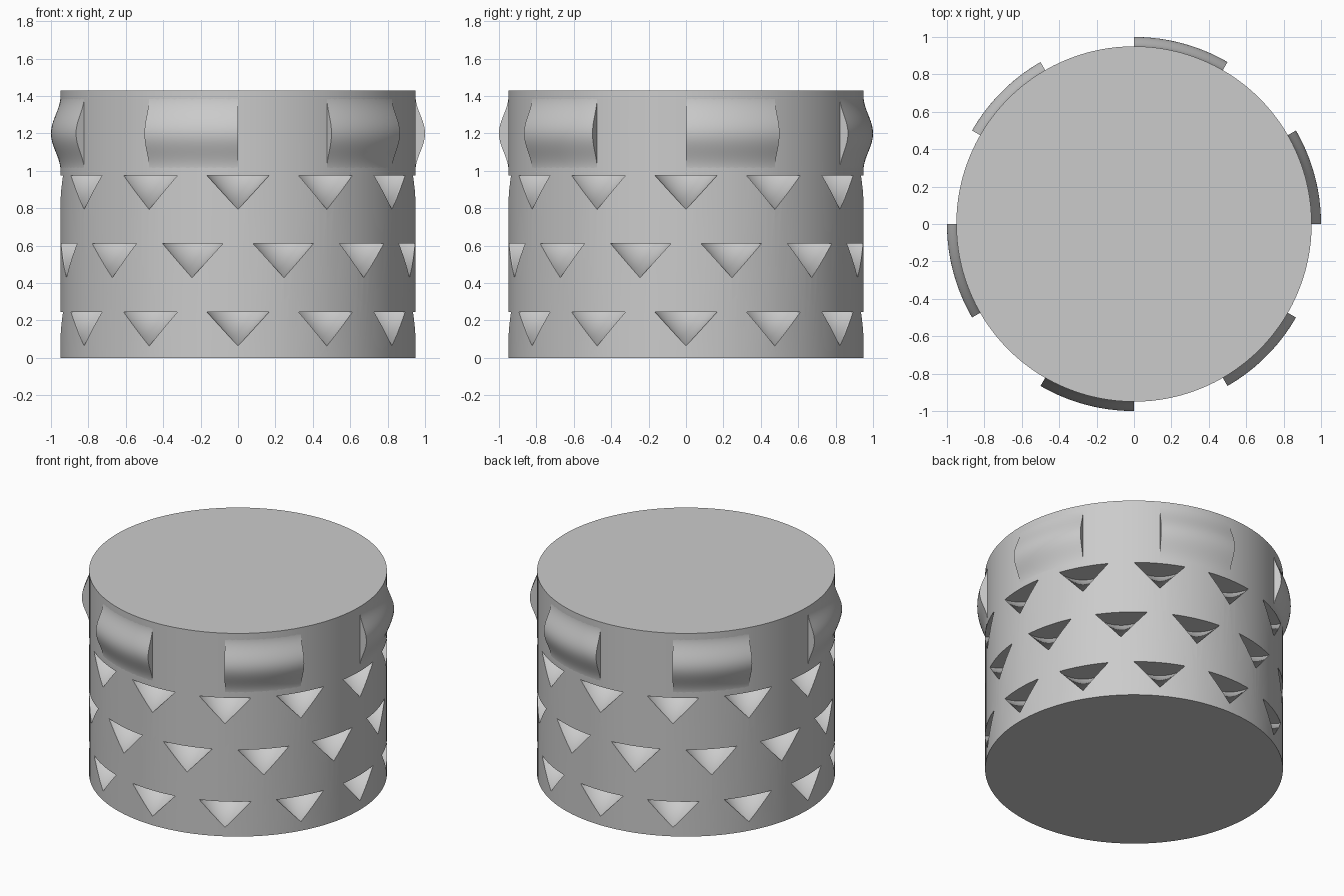
import bpy, bmesh, math
from mathutils import Matrix

cube = bpy.data.objects.get("Cube")
if cube:
    bpy.data.objects.remove(cube, do_unlink=True)

RADIUS, HEIGHT = 0.95, 1.43

grey = bpy.data.materials.new("plain grey")
grey.use_nodes = True
colour = (0.6, 0.6, 0.6, 1)
grey.diffuse_color = colour
grey.node_tree.nodes["Principled BSDF"].inputs["Base Color"].default_value = colour


def make_object(name, bm):
    bmesh.ops.recalc_face_normals(bm, faces=bm.faces)
    mesh = bpy.data.meshes.new(name)
    bm.to_mesh(mesh)
    bm.free()
    mesh.materials.append(grey)
    obj = bpy.data.objects.new(name, mesh)
    bpy.context.collection.objects.link(obj)
    return obj


def select(obj):
    bpy.ops.object.select_all(action='DESELECT')
    obj.select_set(True)
    bpy.context.view_layer.objects.active = obj


def smooth(obj):
    select(obj)
    bpy.ops.object.shade_smooth_by_angle(angle=math.radians(30))


# Solid drum
bm = bmesh.new()
bmesh.ops.create_cone(bm, cap_ends=True, segments=120, radius1=RADIUS, radius2=RADIUS,
                      depth=HEIGHT, matrix=Matrix.Translation((0, 0, HEIGHT / 2)))
drum = make_object("drum_body", bm)

# Three staggered rows of inverted cones that carve the grip notches
CONE_R, CONE_H = 0.167, 0.182
bm = bmesh.new()
for row in range(3):
    top = 0.245 + row * 0.365
    for i in range(12):
        turn = math.radians(30 * i + 15 * (row % 2))
        place = Matrix.Rotation(turn, 4, 'Z') @ Matrix.Translation((RADIUS - 0.001, 0, top - CONE_H / 2))
        bmesh.ops.create_cone(bm, cap_ends=True, segments=48, radius1=0, radius2=CONE_R,
                              depth=CONE_H, matrix=place)
bmesh.ops.remove_doubles(bm, verts=bm.verts, dist=0.0001)
cutter = make_object("notch_cutter", bm)
cutter.hide_render = True

cut = drum.modifiers.new("notches", 'BOOLEAN')
cut.operation = 'DIFFERENCE'
cut.solver = 'EXACT'
cut.object = cutter
select(drum)
bpy.ops.object.modifier_apply(modifier=cut.name)
bpy.data.objects.remove(cutter, do_unlink=True)
smooth(drum)

# Rounded ridge segments around the top band
PROFILE_STEPS, ARC_STEPS = 24, 15
profile = [(RADIUS - 0.06, 1.4), (RADIUS - 0.06, 1.0)]
for k in range(PROFILE_STEPS + 1):
    t = k / PROFILE_STEPS
    bulge = 0.5 - 0.5 * math.cos(2 * math.pi * t)
    profile.append((RADIUS - 0.001 + 0.051 * bulge, 1.0 + 0.4 * t))

for n in range(6):
    bm = bmesh.new()
    rings = []
    for s in range(ARC_STEPS + 1):
        a = math.radians(60 * n + 30 * s / ARC_STEPS)
        rings.append([bm.verts.new((r * math.cos(a), r * math.sin(a), z)) for r, z in profile])
    for one, two in zip(rings, rings[1:]):
        for j in range(len(profile)):
            k = (j + 1) % len(profile)
            bm.faces.new((one[j], one[k], two[k], two[j]))
    bm.faces.new(rings[0])
    bm.faces.new(rings[-1])
    smooth(make_object(f"ridge_segment_{n + 1}", bm))
